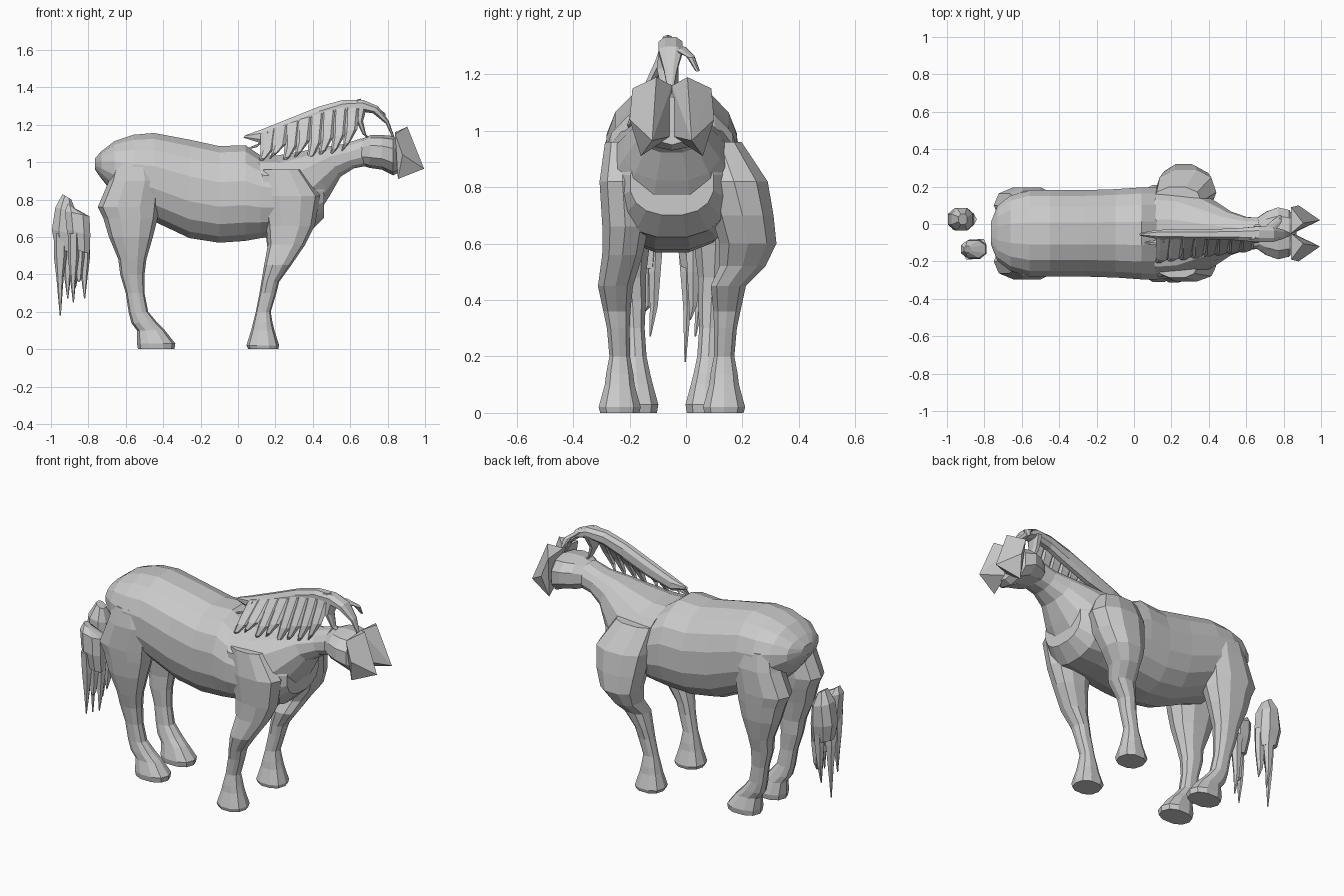
import bpy, bmesh, math
from mathutils import Vector

CY = -0.05  # symmetry plane of the animal


def finish(name, bm):
    bmesh.ops.recalc_face_normals(bm, faces=bm.faces)
    me = bpy.data.meshes.new(name)
    bm.to_mesh(me)
    bm.free()
    ob = bpy.data.objects.new(name, me)
    bpy.context.collection.objects.link(ob)
    return ob


def loft(name, rings, n=8, power=0.85):
    """Skin over rings (xa, za, xb, zb, y, half_y): a-b is one diameter, y the other."""
    bm = bmesh.new()
    loops = []
    for xa, za, xb, zb, yc, hy in rings:
        c = Vector(((xa + xb) / 2, yc, (za + zb) / 2))
        u = Vector(((xb - xa) / 2, 0, (zb - za) / 2))
        loop = []
        for k in range(n):
            t = 2 * math.pi * (k + 0.5) / n
            ca, sa = math.cos(t), math.sin(t)
            ca = math.copysign(abs(ca) ** power, ca)
            sa = math.copysign(abs(sa) ** power, sa)
            loop.append(bm.verts.new(c + u * sa + Vector((0, hy * ca, 0))))
        loops.append(loop)
    for a, b in zip(loops, loops[1:]):
        for k in range(n):
            bm.faces.new((a[k], a[(k + 1) % n], b[(k + 1) % n], b[k]))
    bm.faces.new(loops[0][::-1])
    bm.faces.new(loops[-1])
    return finish(name, bm)


def limb(name, rows, side, n=8):
    """Upright loft from rows (z, x_back, x_front, side_offset, half_y)."""
    return loft(name, [(x0, z, x1, z, CY + side * o, h) for z, x0, x1, o, h in rows], n)


# Trunk: x, underline, topline, half width
trunk = [(-0.765, 0.96, 1.02, 0.06), (-0.73, 0.91, 1.06, 0.15), (-0.66, 0.82, 1.115, 0.205),
         (-0.56, 0.72, 1.15, 0.235), (-0.45, 0.68, 1.16, 0.235), (-0.26, 0.59, 1.125, 0.235),
         (-0.1, 0.565, 1.09, 0.24), (0.04, 0.575, 1.095, 0.25), (0.12, 0.59, 1.04, 0.25),
         (0.26, 0.61, 1.0, 0.24), (0.38, 0.62, 0.98, 0.21), (0.46, 0.7, 0.93, 0.15)]
loft("trunk", [(x, a, x, b, CY, h) for x, a, b, h in trunk], 16)

# Neck rising out of the chest
loft("neck", [(0.18, 0.72, 0.1, 1.04, CY, 0.24), (0.42, 0.7, 0.2, 1.04, CY, 0.23),
              (0.495, 0.82, 0.33, 1.06, CY, 0.175), (0.55, 0.92, 0.46, 1.085, CY, 0.12),
              (0.62, 0.965, 0.57, 1.1, CY, 0.09), (0.7, 0.98, 0.66, 1.13, CY, 0.085)], 12)

# Skull, cheeks and the split muzzle
loft("skull", [(0.64, 0.99, 0.65, 1.12, CY, 0.075), (0.7, 0.97, 0.71, 1.145, CY, 0.12),
               (0.77, 0.96, 0.77, 1.145, CY, 0.145), (0.83, 0.93, 0.83, 1.14, CY, 0.13),
               (0.87, 0.95, 0.86, 1.12, CY, 0.08)], 10)
for s, label in ((-1, "right"), (1, "left")):
    bm = bmesh.new()
    for x, y, z in ((0.84, 0, 1.16), (0.86, 0.005, 0.98), (0.905, 0.055, 1.19),
                    (0.995, 0.07, 0.965), (0.84, 0.14, 1.15), (0.855, 0.11, 0.91),
                    (0.88, 0.15, 1.04)):
        bm.verts.new((x, CY + s * y, z))
    bmesh.ops.convex_hull(bm, input=bm.verts)
    finish("muzzle_" + label, bm)

# Front legs: shared lower part, the left shoulder swings outwards
lower_front = [(0.45, 0.14, 0.285, 0.2, 0.065), (0.36, 0.125, 0.22, 0.195, 0.05),
               (0.3, 0.115, 0.205, 0.19, 0.042), (0.2, 0.095, 0.175, 0.185, 0.038),
               (0.14, 0.08, 0.185, 0.185, 0.05), (0.1, 0.07, 0.195, 0.185, 0.055),
               (0.02, 0.045, 0.22, 0.185, 0.078), (0.0, 0.055, 0.215, 0.185, 0.072)]
limb("front_leg_right", [(0.96, 0.12, 0.34, 0.17, 0.07), (0.82, 0.12, 0.44, 0.175, 0.085),
                         (0.66, 0.15, 0.41, 0.165, 0.085),
                         (0.56, 0.16, 0.36, 0.175, 0.075)] + lower_front, -1, 10)
limb("front_leg_left", [(0.96, 0.1, 0.36, 0.17, 0.08), (0.82, 0.11, 0.44, 0.22, 0.125),
                        (0.7, 0.13, 0.42, 0.25, 0.115), (0.6, 0.15, 0.38, 0.27, 0.105),
                        (0.52, 0.16, 0.32, 0.25, 0.085)] + lower_front, 1, 10)

# Hind legs
hind = [(1.0, -0.66, -0.44, 0.14, 0.09), (0.9, -0.69, -0.41, 0.15, 0.1),
        (0.76, -0.75, -0.42, 0.15, 0.1), (0.7, -0.72, -0.43, 0.15, 0.095),
        (0.6, -0.69, -0.455, 0.155, 0.08), (0.48, -0.64, -0.49, 0.15, 0.06),
        (0.4, -0.63, -0.5, 0.14, 0.05), (0.3, -0.6, -0.5, 0.135, 0.04),
        (0.2, -0.585, -0.48, 0.13, 0.042), (0.14, -0.57, -0.43, 0.125, 0.05),
        (0.1, -0.54, -0.39, 0.12, 0.055), (0.03, -0.54, -0.335, 0.12, 0.075),
        (0.0, -0.535, -0.34, 0.12, 0.07)]
for s, label in ((-1, "right"), (1, "left")):
    limb("hind_leg_" + label, hind, s, 10)

# Mane crest arching into the forelock
crest = [(0.03, 1.13, 0.04, 1.145, 0.008), (0.12, 1.1, 0.12, 1.175, 0.025),
         (0.28, 1.14, 0.27, 1.235, 0.03), (0.44, 1.2, 0.43, 1.3, 0.03),
         (0.56, 1.25, 0.56, 1.335, 0.035), (0.65, 1.27, 0.67, 1.335, 0.045),
         (0.72, 1.26, 0.75, 1.3, 0.045), (0.79, 1.205, 0.805, 1.225, 0.025),
         (0.825, 1.13, 0.835, 1.14, 0.008)]
loft("mane_crest", [(a, b, c, d, CY - 0.005, h) for a, b, c, d, h in crest], 8)
loft("forelock_inner", [(0.63, 1.29, 0.69, 1.29, CY, 0.05), (0.63, 1.22, 0.67, 1.22, -0.07, 0.035),
                        (0.665, 1.15, 0.685, 1.15, -0.07, 0.02), (0.7, 1.12, 0.71, 1.12, -0.06, 0.006)])
loft("forelock_left", [(0.7, 1.3, 0.75, 1.29, -0.03, 0.03), (0.74, 1.27, 0.79, 1.26, 0.015, 0.015),
                       (0.77, 1.22, 0.79, 1.21, 0.04, 0.008)])

# Mane locks hanging on the right side
for i in range(8):
    x = 0.15 + 0.064 * i
    top = 1.15 + 0.155 * i / 7
    tip = 1.0 + (0.03 if i % 2 else 0.0) + (0.04 if i > 5 else 0)
    out = -0.2 + 0.008 * i
    h = top - tip
    loft("mane_lock_%d" % i, [
        (x - 0.03, top + 0.01, x + 0.06, top + 0.035, -0.065, 0.018),
        (x - 0.03, top - 0.25 * h, x + 0.05, top - 0.2 * h, out * 0.6, 0.022),
        (x - 0.03, top - 0.6 * h, x + 0.04, top - 0.55 * h, out * 0.88, 0.018),
        (x - 0.035, tip + 0.12 * h, x + 0.0, tip + 0.15 * h, out, 0.01),
        (x - 0.045, tip - 0.01, x - 0.04, tip - 0.01, out + 0.01, 0.003)], 6)
# Loose wisp at the back of the mane
loft("mane_wisp", [(0.16, 1.13, 0.16, 1.17, -0.08, 0.02), (0.1, 1.08, 0.11, 1.1, -0.1, 0.012),
                   (0.04, 1.065, 0.04, 1.07, -0.1, 0.003)], 6)


# Tail in two tufts, each ending in pointed strands
def tuft(name, head, y, strands):
    loft(name, [(x0, z, x1, z - 0.03, y, h) for z, x0, x1, h in head], 8)
    for i, (x, dy, z1, w) in enumerate(strands):
        loft("%s_strand_%d" % (name, i), [
            (x - w, 0.62, x + w, 0.62, y + dy, 0.028), (x - w, 0.5, x + w, 0.5, y + dy * 0.8, 0.024),
            (x - w * 0.6, 0.38, x + w * 0.5, 0.38, y + dy * 0.7, 0.016),
            (x - 0.003, z1, x + 0.003, z1, y + dy * 0.6 - 0.01, 0.003)], 6)


tuft("tail_left", [(0.83, -0.94, -0.89, 0.03), (0.76, -0.98, -0.86, 0.065),
                   (0.64, -1.0, -0.85, 0.065), (0.54, -0.98, -0.86, 0.045)], 0.025,
     [(-0.95, -0.03, 0.18, 0.035), (-0.91, 0.03, 0.27, 0.03), (-0.87, 0.0, 0.33, 0.03)])
tuft("tail_right", [(0.78, -0.91, -0.87, 0.02), (0.74, -0.93, -0.79, 0.05),
                    (0.64, -0.92, -0.785, 0.055), (0.54, -0.9, -0.79, 0.035)], -0.135,
     [(-0.88, -0.03, 0.25, 0.03), (-0.82, 0.03, 0.27, 0.03), (-0.85, 0.0, 0.36, 0.03)])
